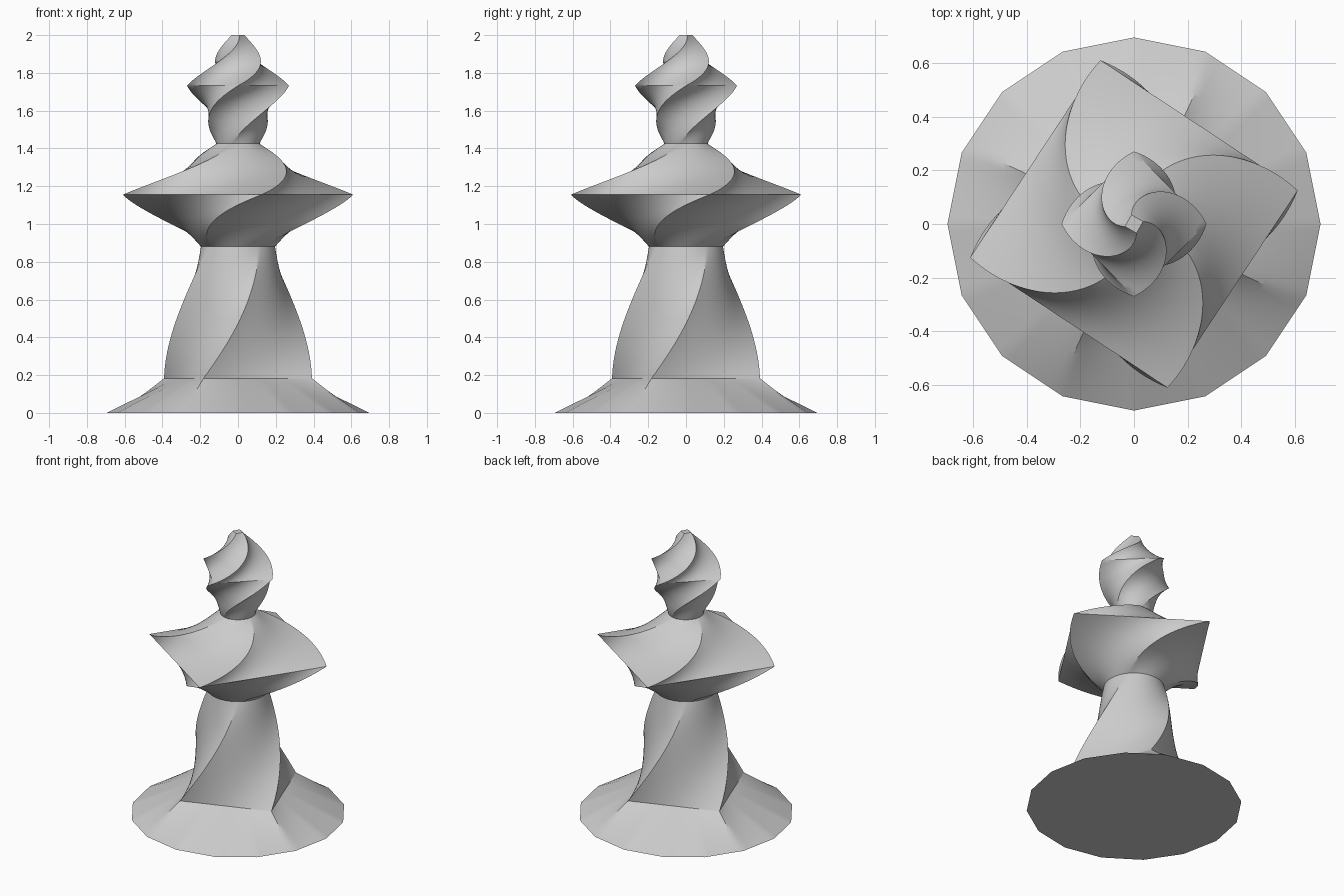
import bpy
import bmesh
from math import cos, sin, pi, radians

SIDES = 144   # points around each ring
STEPS = 24    # rings between two key outlines

if "Cube" in bpy.data.objects:
    bpy.data.objects.remove(bpy.data.objects["Cube"], do_unlink=True)

grey = bpy.data.materials.new("plain_grey")
grey.use_nodes = True
colour = (0.6, 0.6, 0.6, 1)
grey.diffuse_color = colour
bsdf = next(n for n in grey.node_tree.nodes if n.type == 'BSDF_PRINCIPLED')
bsdf.inputs["Base Color"].default_value = colour
bsdf.inputs["Roughness"].default_value = 0.7


def outline(corners, radius, angle, phase=0):
    """Distance from the axis to a regular polygon's edge; 0 corners is a circle."""
    if corners == 0:
        return radius
    half = pi / corners
    return radius * cos(half) / cos((angle + phase) % (2 * half) - half)


def twisted_loft(name, keys, cap_bottom=False, cap_top=False):
    """Blend key outlines (z, corners, radius, turn, phase) while turning them."""
    bm = bmesh.new()
    rings = []
    for n, (low, high) in enumerate(zip(keys, keys[1:])):
        for step in range(0 if n == 0 else 1, STEPS + 1):
            t = step / STEPS
            z = low[0] + (high[0] - low[0]) * t
            turn = radians(low[3] + (high[3] - low[3]) * t)
            ring = []
            for i in range(SIDES):
                a = 2 * pi * i / SIDES
                r0 = outline(low[1], low[2], a, radians(low[4]))
                r1 = outline(high[1], high[2], a, radians(high[4]))
                r = r0 + (r1 - r0) * t
                ring.append(bm.verts.new((r * cos(a + turn), r * sin(a + turn), z)))
            rings.append(ring)
    for below, above in zip(rings, rings[1:]):
        for i in range(SIDES):
            j = (i + 1) % SIDES
            bm.faces.new((below[i], below[j], above[j], above[i]))
    if cap_bottom:
        bm.faces.new(rings[0][::-1])
    if cap_top:
        bm.faces.new(rings[-1])
    mesh = bpy.data.meshes.new(name)
    bm.to_mesh(mesh)
    bm.free()
    mesh.materials.append(grey)
    obj = bpy.data.objects.new(name, mesh)
    bpy.context.collection.objects.link(obj)
    bpy.ops.object.select_all(action='DESELECT')
    obj.select_set(True)
    bpy.context.view_layer.objects.active = obj
    bpy.ops.object.shade_smooth_by_angle(angle=radians(30))
    return obj


# Sixteen-sided foot rising to a square
twisted_loft("foot", [(0, 16, 0.695, -25, -25),
                      (0.183, 4, 0.432, -25, 0)], cap_bottom=True)

# Square body twisting into a round waist
twisted_loft("body", [(0.183, 4, 0.432, -25, 0),
                      (0.88, 0, 0.196, 35, 0)])

# Wide square collar between round waist and round neck
twisted_loft("collar", [(0.88, 0, 0.196, -48, 0),
                        (1.155, 4, 0.623, 11.6, 0),
                        (1.425, 0, 0.115, 76, 0)])

# Twisted finial ending in a tiny flat square
twisted_loft("finial", [(1.425, 0, 0.115, -105, 0),
                        (1.732, 4, 0.27, 0, 0),
                        (2.0, 4, 0.035, 105, 0)], cap_top=True)
